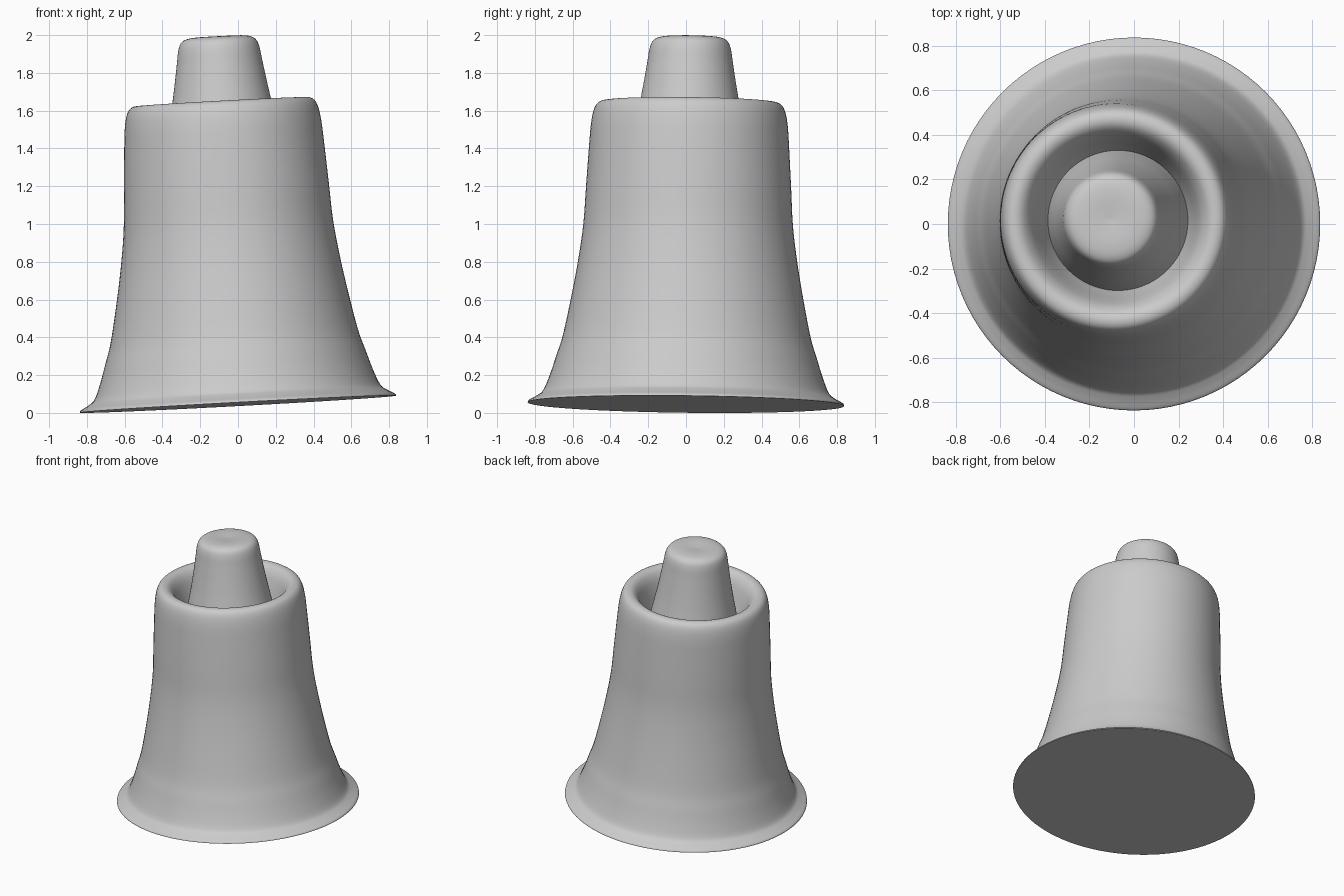
import bpy, bmesh, math
from mathutils import Vector, Matrix

if "Cube" in bpy.data.objects:
    bpy.data.objects.remove(bpy.data.objects["Cube"])

SEGMENTS = 96
# whole bell leans slightly to -x and +y
AXIS = Vector((-0.054, 0.012, 1.0)).normalized()
TILT = Vector((0, 0, 1)).rotation_difference(AXIS).to_matrix().to_4x4()
PLACE = Matrix.Translation((0, 0, 0.046)) @ TILT


def smooth_curve(pts, steps=4):
    """Catmull-Rom curve through (radius, height) points."""
    p = [Vector(q) for q in pts]
    p = [2 * p[0] - p[1]] + p + [2 * p[-1] - p[-2]]
    out = []
    for i in range(1, len(p) - 2):
        a, b, c, d = p[i - 1:i + 3]
        for k in range(steps):
            t = k / steps
            out.append(0.5 * (2 * b + (c - a) * t + (2 * a - 5 * b + 4 * c - d) * t**2
                              + (3 * b - a - 3 * c + d) * t**3))
    out.append(p[-2])
    return out


def lathe(name, profile):
    """Revolve a profile around the tilted axis."""
    bm = bmesh.new()
    verts = [bm.verts.new((max(q[0], 0), 0, q[1])) for q in profile]
    edges = [bm.edges.new(e) for e in zip(verts, verts[1:])]
    bmesh.ops.spin(bm, geom=verts + edges, cent=(0, 0, 0), axis=(0, 0, 1),
                   angle=2 * math.pi, steps=SEGMENTS)
    bmesh.ops.remove_doubles(bm, verts=bm.verts, dist=1e-4)
    bmesh.ops.recalc_face_normals(bm, faces=bm.faces)
    bm.transform(PLACE)
    mesh = bpy.data.meshes.new(name)
    bm.to_mesh(mesh)
    bm.free()
    obj = bpy.data.objects.new(name, mesh)
    bpy.context.collection.objects.link(obj)
    bpy.ops.object.select_all(action='DESELECT')
    obj.select_set(True)
    bpy.context.view_layer.objects.active = obj
    bpy.ops.object.shade_smooth_by_angle(angle=math.radians(40))


# flared body: outer wall, rounded upper rim, bowl around the knob
outer = [(0.838, 0.0), (0.832, 0.012), (0.79, 0.036), (0.757, 0.065), (0.722, 0.15),
         (0.69, 0.25), (0.656, 0.36), (0.615, 0.56), (0.58, 0.76), (0.555, 0.95),
         (0.543, 1.15), (0.53, 1.36), (0.521, 1.48), (0.507, 1.555), (0.485, 1.593),
         (0.45, 1.604), (0.415, 1.59), (0.385, 1.55), (0.362, 1.49),
         (0.338, 1.41), (0.315, 1.34)]
lathe("bell_body", [Vector((0, 0))] + smooth_curve(outer) + [Vector((0, 1.34))])

# tapered knob with a soft, slightly dished top
knob = [(0.315, 1.34), (0.29, 1.47), (0.265, 1.59), (0.245, 1.70), (0.227, 1.81),
        (0.215, 1.885), (0.198, 1.925), (0.165, 1.944), (0.11, 1.950),
        (0.05, 1.947), (0.0, 1.943)]
lathe("top_knob", smooth_curve(knob))
